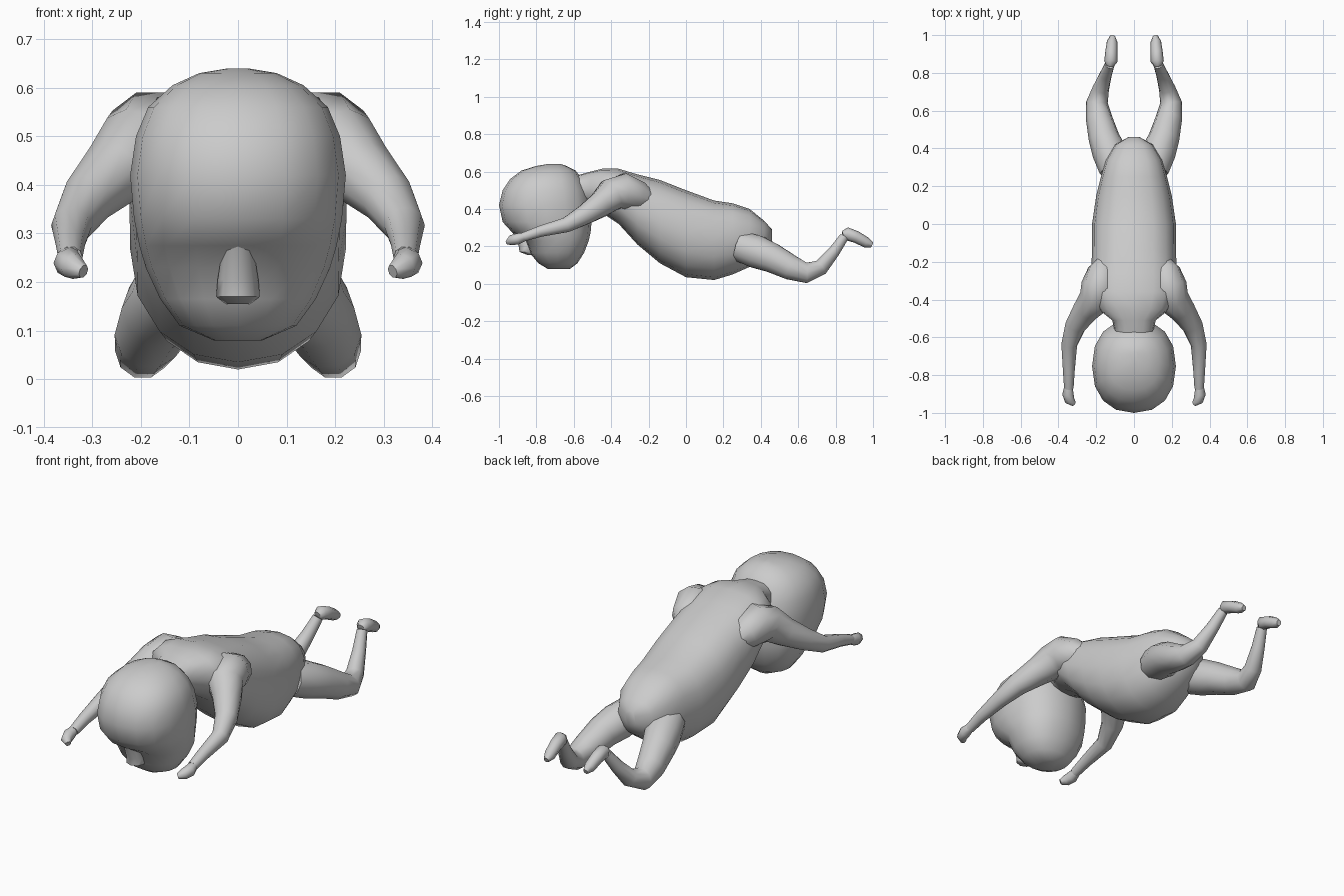
import bpy, bmesh
from math import cos, sin, pi
from mathutils import Vector

if "Cube" in bpy.data.objects:
    bpy.data.objects.remove(bpy.data.objects["Cube"])


def make_object(name, rings, mirror=False):
    """Skin a list of vertex rings, cap both ends, smooth it."""
    bm = bmesh.new()
    loops = [[bm.verts.new(p) for p in ring] for ring in rings]
    n = len(loops[0])
    for a, b in zip(loops, loops[1:]):
        for i in range(n):
            j = (i + 1) % n
            bm.faces.new((a[i], a[j], b[j], b[i]))
    bm.faces.new(loops[0])
    bm.faces.new(loops[-1])
    bmesh.ops.recalc_face_normals(bm, faces=bm.faces)
    me = bpy.data.meshes.new(name)
    bm.to_mesh(me)
    bm.free()
    ob = bpy.data.objects.new(name, me)
    bpy.context.collection.objects.link(ob)
    if mirror:
        mod = ob.modifiers.new("mirror", 'MIRROR')
        mod.use_mirror_merge = False
    bpy.ops.object.select_all(action='DESELECT')
    ob.select_set(True)
    bpy.context.view_layer.objects.active = ob
    bpy.ops.object.shade_smooth_by_angle(angle=1.0)
    return ob


def oval(n, power=1.0):
    """Unit oval; a power below 1 makes it squarer."""
    def soft(v):
        return (1 if v > 0 else -1) * abs(v) ** power
    return [(soft(cos(2 * pi * i / n)), soft(sin(2 * pi * i / n))) for i in range(n)]


def limb(name, path, sides=10):
    """Mirrored tube through (x, y, z, radius) points."""
    pts = [Vector(p[:3]) for p in path]
    rings = []
    for k, p in enumerate(pts):
        t = (pts[min(k + 1, len(pts) - 1)] - pts[max(k - 1, 0)]).normalized()
        u = (Vector((1, 0, 0)) - t * t.x).normalized()
        v = t.cross(u)
        rings.append([p + path[k][3] * (u * c + v * s) for c, s in oval(sides)])
    return make_object(name, rings, True)


# Torso in clothes: y, bottom z, top z, half width (flatter across the back)
torso = [(-.58, .43, .58, .10), (-.51, .41, .60, .115), (-.45, .38, .615, .19),
         (-.36, .32, .615, .22), (-.26, .21, .585, .225), (-.14, .11, .555, .223),
         (0, .035, .50, .222), (.15, .02, .445, .2), (.25, .05, .43, .175),
         (.34, .09, .40, .15), (.42, .15, .335, .10), (.46, .21, .29, .03)]
make_object("torso", [[(w * c, y, (b + t) / 2 + (t - b) / 2 * s)
                       for c, s in oval(16, .8)[:9] + oval(16, .92)[9:]]
                      for y, b, t, w in torso])

# Head with overhanging forehead: z, front y, back y, half width
head = [(.08, -.74, -.62, .05), (.11, -.79, -.58, .12), (.165, -.835, -.545, .16),
        (.23, -.86, -.52, .19), (.275, -.93, -.51, .203), (.33, -.98, -.505, .214),
        (.42, -1.0, -.505, .222), (.50, -.98, -.525, .21), (.56, -.94, -.555, .185),
        (.605, -.88, -.59, .135), (.63, -.80, -.64, .08), (.64, -.74, -.67, .02)]
make_object("head", [[(w * c, (f + b) / 2 + (b - f) / 2 * s, z) for c, s in oval(16, .88)]
                     for z, f, b, w in head])

# Nose: z, centre y, half width, half depth
nose = [(.155, -.82, .025, .03), (.17, -.845, .045, .045), (.205, -.85, .042, .045),
        (.28, -.89, .03, .04)]
make_object("nose", [[(w * c, y + d * s, z) for c, s in oval(8)] for z, y, w, d in nose])

# Arms, reaching forward, shoulders blended into the back
limb("arm", [(.14, -.18, .44, .04), (.165, -.25, .47, .08), (.18, -.33, .495, .10),
             (.205, -.40, .475, .09), (.255, -.455, .425, .072), (.31, -.54, .37, .056),
             (.343, -.64, .315, .042), (.345, -.78, .28, .031), (.345, -.87, .25, .025)])
limb("hand", [(.347, -.86, .253, .022), (.35, -.90, .24, .03),
              (.34, -.935, .232, .027), (.318, -.953, .222, .014)], 8)

# Legs with bent knees
limb("leg", [(.10, .29, .20, .085), (.13, .38, .17, .092), (.16, .46, .138, .082),
             (.185, .56, .087, .07), (.196, .645, .058, .057), (.175, .72, .087, .044),
             (.15, .79, .17, .033), (.128, .845, .25, .026)])
limb("foot", [(.125, .838, .262, .02), (.123, .86, .267, .035), (.12, .91, .25, .032),
              (.116, .965, .22, .028), (.114, .995, .207, .014)], 8)
